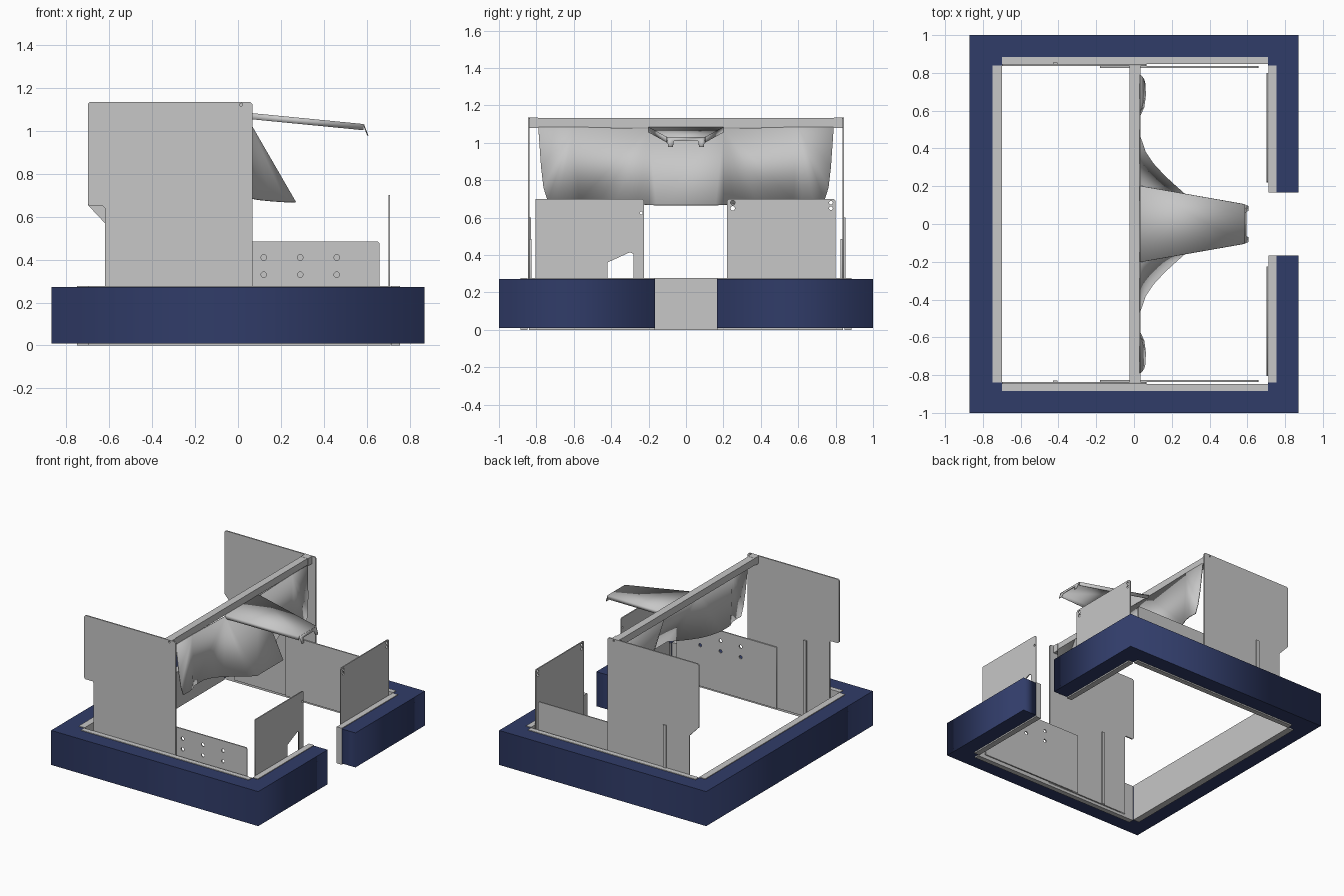
import bpy, bmesh, math
from mathutils import Matrix, Vector

cube = bpy.data.objects.get("Cube")
if cube:
    bpy.data.objects.remove(cube, do_unlink=True)


def material(name, rgb):
    m = bpy.data.materials.new(name)
    m.use_nodes = True
    m.diffuse_color = (*rgb, 1)
    m.node_tree.nodes["Principled BSDF"].inputs["Base Color"].default_value = (*rgb, 1)
    return m


GREY = material("light_grey_metal", (0.57, 0.57, 0.57))
NAVY = material("navy_fabric", (0.03, 0.045, 0.14))

# Local (u, v, depth) axes of the three sheet orientations
FLAT = Matrix.Identity(3)
XZ = Matrix(((1, 0, 0), (0, 0, -1), (0, 1, 0)))
YZ = Matrix(((0, 0, 1), (1, 0, 0), (0, 1, 0)))


def add(name, mesh, mat):
    mesh.materials.clear()
    mesh.materials.append(mat)
    ob = bpy.data.objects.new(name, mesh)
    bpy.context.collection.objects.link(ob)
    return ob


def circle(u, v, r, n=12):
    return [(u + r * math.cos(2 * math.pi * i / n),
             v + r * math.sin(2 * math.pi * i / n)) for i in range(n)]


def plate(name, outline, thick, axes, centre, mat=GREY, holes=()):
    """Extruded flat outline, with round holes given as (u, v, radius)."""
    cu = bpy.data.curves.new(name, 'CURVE')
    cu.dimensions, cu.fill_mode, cu.extrude = '2D', 'BOTH', thick / 2
    for loop in [outline] + [circle(*h) for h in holes]:
        sp = cu.splines.new('POLY')
        sp.points.add(len(loop) - 1)
        for p, (u, v) in zip(sp.points, loop):
            p.co = (u, v, 0, 1)
        sp.use_cyclic_u = True
    tmp = bpy.data.objects.new(name + "_tmp", cu)
    bpy.context.collection.objects.link(tmp)
    dg = bpy.context.evaluated_depsgraph_get()
    mesh = bpy.data.meshes.new_from_object(tmp.evaluated_get(dg))
    bpy.data.objects.remove(tmp, do_unlink=True)
    mesh.transform(Matrix.Translation(centre) @ axes.to_4x4())
    return add(name, mesh, mat)


def box(name, lo, hi, mat=GREY):
    bm = bmesh.new()
    bmesh.ops.create_cube(bm, size=1)
    lo, hi = Vector(lo), Vector(hi)
    for v in bm.verts:
        v.co = Vector([(a + b) / 2 + c * (b - a) for a, b, c in zip(lo, hi, v.co)])
    mesh = bpy.data.meshes.new(name)
    bm.to_mesh(mesh)
    bm.free()
    return add(name, mesh, mat)


def sheet(name, polys, thick):
    """Bent sheet metal from polygons sharing corners."""
    bm = bmesh.new()
    for poly in polys:
        bm.faces.new([bm.verts.new(p) for p in poly])
    bmesh.ops.remove_doubles(bm, verts=bm.verts, dist=0.0005)
    bmesh.ops.recalc_face_normals(bm, faces=bm.faces)
    mesh = bpy.data.meshes.new(name)
    bm.to_mesh(mesh)
    bm.free()
    ob = add(name, mesh, GREY)
    mod = ob.modifiers.new("thickness", 'SOLIDIFY')
    mod.thickness, mod.offset = thick, 0
    bpy.ops.object.select_all(action='DESELECT')
    ob.select_set(True)
    bpy.context.view_layer.objects.active = ob
    bpy.ops.object.shade_smooth_by_angle(angle=math.radians(28))
    return ob


def flip(poly):
    return [(x, -y, z) for x, y, z in poly]


# Padded bumper with an entry gap on the +x side
outer = [(0.755, 0.167), (0.87, 0.167), (0.87, 1), (-0.87, 1)]
inner = [(-0.75, 0.84), (-0.70, 0.84), (-0.70, 0.885), (0.71, 0.885), (0.71, 0.84), (0.755, 0.84)]
mirrored = [(x, -y) for x, y in outer[::-1]] + [(x, -y) for x, y in inner[::-1]]
plate("bumper", outer + mirrored + inner, 0.262, FLAT, (0, 0, 0.141), NAVY)

# Frame channels inside the bumper
TOP = 0.277
box("frame_rear_channel", (-0.75, -0.84, 0), (-0.70, 0.84, TOP))
for side, s in (("left", 1), ("right", -1)):
    a, b = sorted((s * 0.847, s * 0.885))
    box(f"frame_{side}_channel", (-0.70, a, 0), (0.71, b, TOP))
    a, b = sorted((s * 0.167, s * 0.84))
    box(f"frame_entry_{side}_channel", (0.712, a, 0), (0.755, b, TOP))

# Tall side plates, each with its own rear notch
top_edge = [(0.067, 0.02), (0.067, 1.125), (0.057, 1.135), (-0.69, 1.135), (-0.70, 1.125)]
notches = {1: [(-0.70, 0.655), (-0.62, 0.57), (-0.62, 0.02)],
           -1: [(-0.70, 0.66), (-0.69, 0.65), (-0.63, 0.65), (-0.62, 0.64), (-0.62, 0.02)]}
strip = [(-0.18, 0.02), (0.66, 0.02), (0.66, 0.475), (0.65, 0.485), (-0.18, 0.485)]
strip_holes = [(x, z, 0.013) for x in (0.12, 0.29, 0.46) for z in (0.33, 0.41)]
for side, s in (("left", 1), ("right", -1)):
    plate(f"{side}_side_plate", top_edge + notches[s], 0.01, XZ, (0, s * 0.841, 0),
          holes=[(0.015, 1.122, 0.007)])
    plate(f"{side}_lower_strip", strip, 0.009, XZ, (0, s * 0.8315, 0),
          holes=strip_holes if s < 0 else ())
    # Narrow guide rail on the rear-facing side of the plate
    y = s * 0.841 + 0.005
    box(f"{side}_guide_rail", (-0.43, y, 0.02), (-0.405, y + 0.008, 0.6))

# Short plates beside the entry gap
plate("entry_left_plate", [(0.22, 0.02), (0.80, 0.02), (0.80, 0.69), (0.79, 0.70), (0.23, 0.70), (0.22, 0.69)],
      0.008, YZ, (0.705, 0, 0),
      holes=[(0.25, 0.68, 0.012), (0.25, 0.65, 0.012), (0.775, 0.68, 0.01), (0.775, 0.65, 0.01)])
plate("entry_right_plate",
      [(-0.225, 0.02), (-0.225, 0.69), (-0.235, 0.70), (-0.805, 0.70), (-0.805, 0.02),
       (-0.42, 0.02), (-0.42, 0.36), (-0.30, 0.415), (-0.28, 0.405), (-0.28, 0.02)],
      0.008, YZ, (0.705, 0, 0), holes=[(-0.24, 0.625, 0.008)])

# Cross beam with end brackets
box("cross_beam", (-0.025, -0.825, 1.082), (0.03, 0.825, 1.134))
for side, s in (("left", 1), ("right", -1)):
    a, b = sorted((s * 0.79, s * 0.836))
    box(f"{side}_beam_bracket", (-0.025, a, 1.078), (0.035, b, 1.135))

# Funnel sheet: centre panel, inner cones, flat webs and curved outer wings
X = 0.032
apex, wing = (X, 0.2, 1.075), (X, 0.6, 1.085)
cone = [(0.268, 0.158, 0.667), (0.22, 0.2, 0.668), (0.16, 0.255, 0.672),
        (0.10, 0.32, 0.678), (0.06, 0.38, 0.685), (X, 0.46, 0.69)]
bulge = [(X, 0.575, 0.69), (0.052, 0.62, 0.69), (0.06, 0.68, 0.69), (0.058, 0.74, 0.69),
         (0.053, 0.762, 0.76), (0.045, 0.775, 0.87), (X, 0.79, 1.085)]
half = [(apex, a, b) for a, b in zip(cone, cone[1:])]
half += [(wing, a, b) for a, b in zip(bulge, bulge[1:])]
half.append((apex, cone[-1], bulge[0], wing))
centre = (apex, cone[0], *flip([cone[0], apex]))
sheet("funnel_sheet", half + [flip(p) for p in half] + [centre], 0.006)

# Tapered flap with folded side flanges and a lip
root, tip = (X, 0.2, 1.084), (0.585, 0.103, 1.03)
drop = lambda p: (p[0], p[1], p[2] - 0.027)
flange = (root, tip, drop(tip), drop(root))
sheet("top_flap", [(root, tip, *flip([tip, root])), flange, flip(flange)], 0.005)
tab = [(0.585, 0.103, 1.03), (0.605, 0.095, 0.978), (0.605, 0.07, 0.978), (0.592, 0.065, 1.01)]
fold = [*tab[::3], *flip(tab[::-3])]
sheet("flap_lip", [tab, flip(tab), fold], 0.005)
